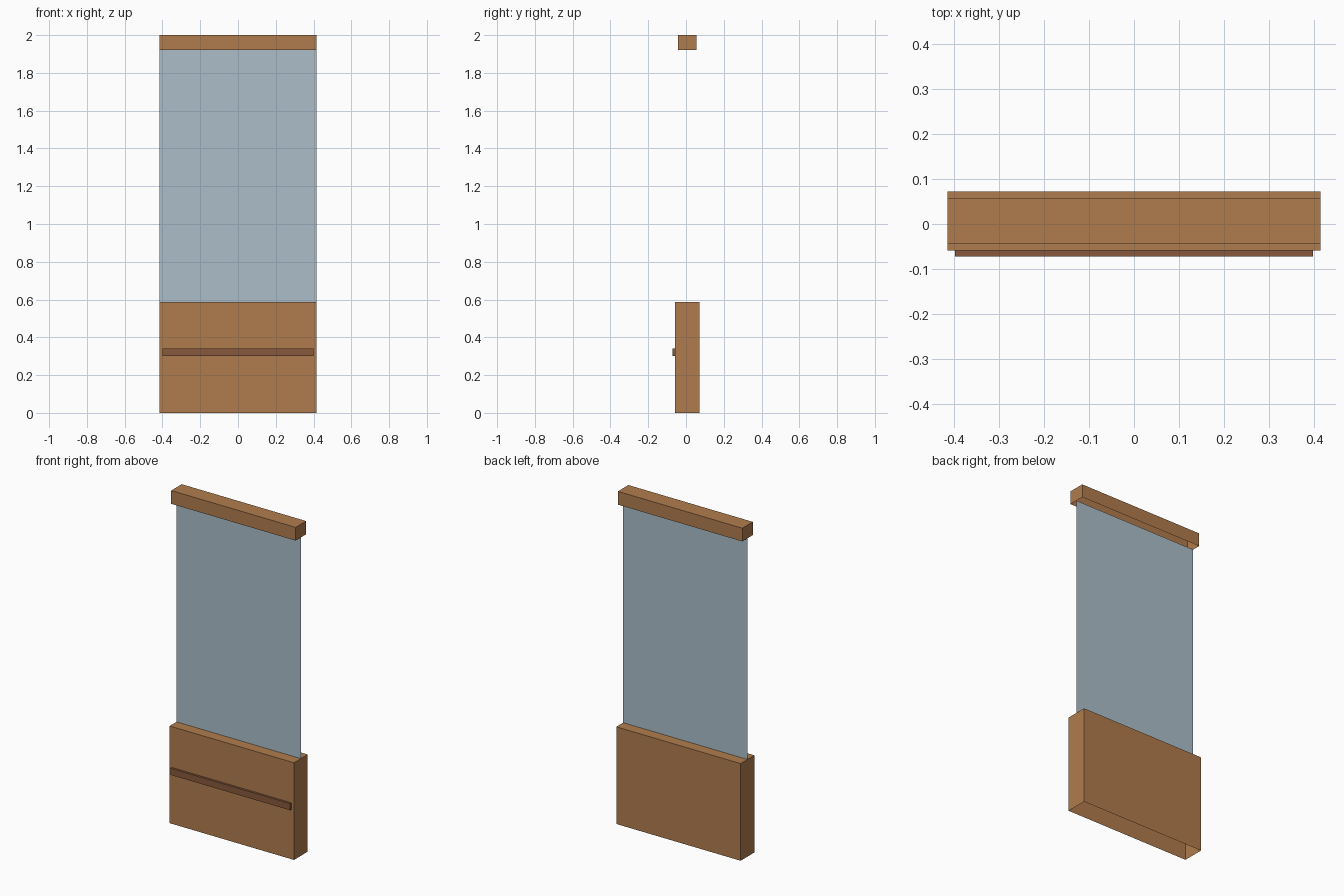
import bpy, bmesh

if "Cube" in bpy.data.objects:
    bpy.data.objects.remove(bpy.data.objects["Cube"])


def material(name, color):
    m = bpy.data.materials.new(name)
    m.diffuse_color = (*color, 1.0)
    m.use_nodes = True
    m.node_tree.nodes["Principled BSDF"].inputs["Base Color"].default_value = m.diffuse_color
    return m


wood = material("wood", (0.434, 0.202, 0.076))
dark_wood = material("dark wood", (0.242, 0.098, 0.045))
glass = material("pale blue glass", (0.413, 0.521, 0.584))


def finish(name, bm, mat):
    me = bpy.data.meshes.new(name)
    bm.to_mesh(me)
    bm.free()
    me.materials.append(mat)
    ob = bpy.data.objects.new(name, me)
    bpy.context.collection.objects.link(ob)
    return ob


def open_box(name, lo, hi, mat):
    """Box between two corners, without its underside."""
    bm = bmesh.new()
    bmesh.ops.create_cube(bm, size=1.0)
    for v in bm.verts:
        v.co = [lo[i] + (v.co[i] + 0.5) * (hi[i] - lo[i]) for i in range(3)]
    under = [f for f in bm.faces if f.normal.z < -0.5]
    bmesh.ops.delete(bm, geom=under, context='FACES_ONLY')
    return finish(name, bm, mat)


W = 0.415      # half width of the panel
MID = 0.0065   # depth of the pane

# Hollow base box and top rail, both open below
open_box("base_box", (-W, -0.059, 0), (W, 0.072, 0.586), wood)
open_box("top_rail", (-W, MID - 0.05, 1.92), (W, MID + 0.05, 2.0), wood)

# Slim strip across the front of the base
open_box("front_strip", (-0.399, -0.072, 0.30), (0.399, -0.059, 0.34), dark_wood)

# Single-sheet pane between base and rail
bm = bmesh.new()
corners = [(-W, 0.586), (W, 0.586), (W, 1.92), (-W, 1.92)]
bm.faces.new([bm.verts.new((x, MID, z)) for x, z in corners])
finish("glass_pane", bm, glass)
